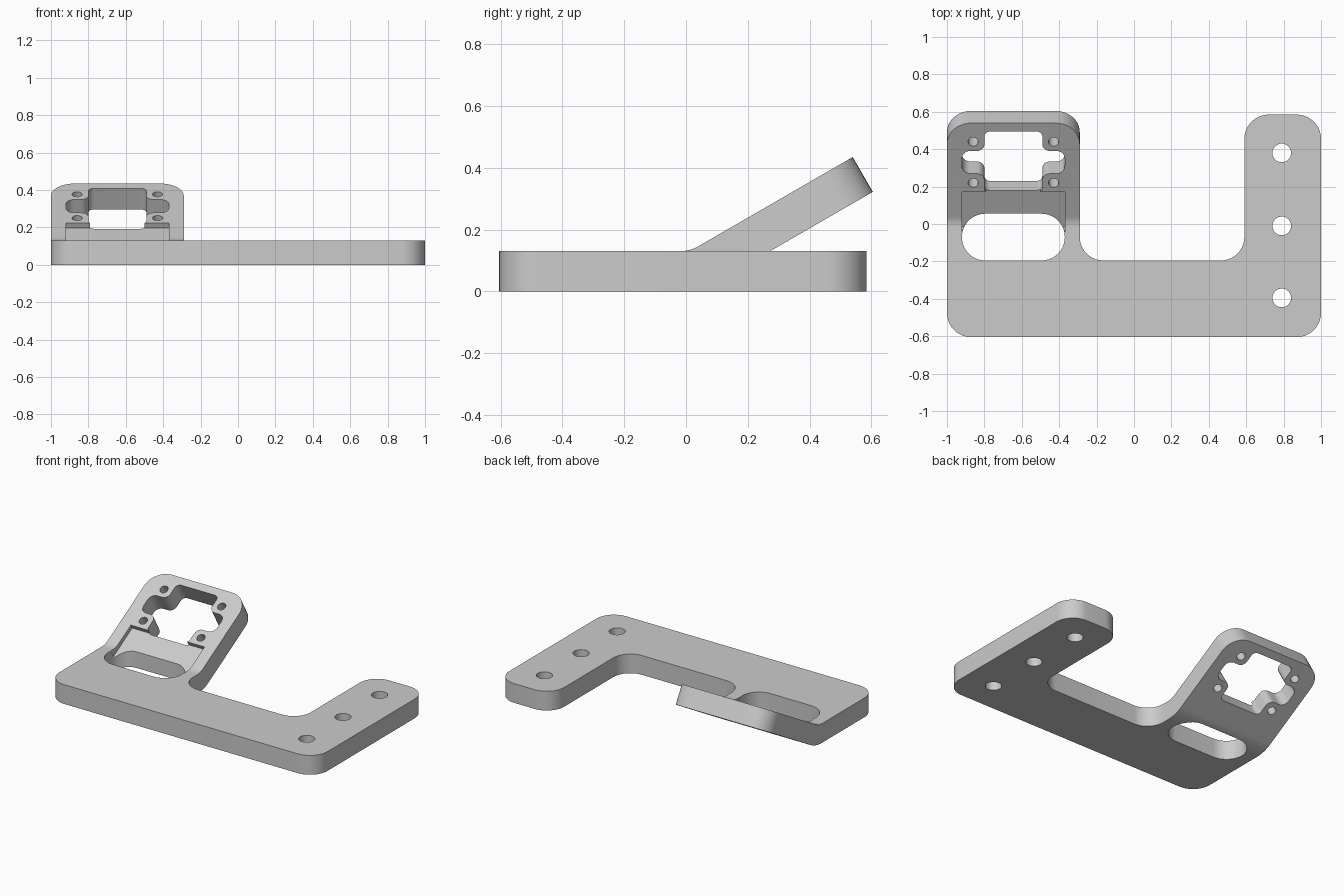
import bpy, bmesh, math
from mathutils import Vector, Matrix

if "Cube" in bpy.data.objects:
    bpy.data.objects.remove(bpy.data.objects["Cube"], do_unlink=True)

THICK = 0.13
TILT = math.radians(30)
BEND_Y = -0.02      # where the bend starts
BEND_R = 0.12       # radius of the upper surface in the bend
BEND_LEN = BEND_R * TILT

grey = bpy.data.materials.new("plain grey")
grey.use_nodes = True
colour = (0.6, 0.6, 0.6, 1)
grey.diffuse_color = colour
grey.node_tree.nodes["Principled BSDF"].inputs["Base Color"].default_value = colour


def rounded(points, steps=10):
    """Outline with every corner (x, y, radius) replaced by an arc."""
    out = []
    for i, (x, y, r) in enumerate(points):
        p = Vector((x, y))
        a = (Vector(points[i - 1][:2]) - p).normalized()
        b = (Vector(points[(i + 1) % len(points)][:2]) - p).normalized()
        if r == 0:
            out.append(p)
            continue
        half = a.angle(b) / 2
        centre = p + (a + b).normalized() * r / math.sin(half)
        start = p + a * r / math.tan(half) - centre
        end = p + b * r / math.tan(half) - centre
        sweep = start.angle(end)
        for k in range(steps + 1):
            t = k / steps
            out.append(centre + (start * math.sin((1 - t) * sweep)
                                 + end * math.sin(t * sweep)) / math.sin(sweep))
    return out


def circle(x, y, r, n=32):
    return [Vector((x + r * math.cos(math.tau * k / n),
                    y + r * math.sin(math.tau * k / n))) for k in range(n)]


def prism(name, outline, low, high, matrix=Matrix(), slices=(), shape=None):
    bm = bmesh.new()
    bm.faces.new([bm.verts.new((p.x, p.y, low)) for p in outline])
    for y in slices:
        bmesh.ops.bisect_plane(bm, geom=bm.verts[:] + bm.edges[:] + bm.faces[:],
                               plane_co=(0, y, 0), plane_no=(0, 1, 0))
    top = bmesh.ops.extrude_face_region(bm, geom=bm.faces[:])
    for v in top["geom"]:
        if isinstance(v, bmesh.types.BMVert):
            v.co.z = high
    if shape:
        for v in bm.verts:
            v.co = shape(v.co)
    bm.transform(matrix)
    bmesh.ops.recalc_face_normals(bm, faces=bm.faces[:])
    mesh = bpy.data.meshes.new(name)
    bm.to_mesh(mesh)
    bm.free()
    mesh.materials.append(grey)
    obj = bpy.data.objects.new(name, mesh)
    bpy.context.collection.objects.link(obj)
    return obj


def bend(co):
    """Fold the left arm upward."""
    u = co.y - BEND_Y
    if co.x > 0 or u <= 0:
        return co
    angle = min(u, BEND_LEN) / BEND_R
    rest = max(u - BEND_LEN, 0)
    r = BEND_R + THICK - co.z
    return Vector((co.x,
                   BEND_Y + r * math.sin(angle) + rest * math.cos(angle),
                   BEND_R + THICK - r * math.cos(angle) + rest * math.sin(angle)))


# U-shaped plate with one arm folded up
outline = rounded([(-1, -0.605, 0.13), (1, -0.605, 0.13), (1, 0.585, 0.13),
                   (0.59, 0.585, 0.13), (0.59, -0.195, 0.125),
                   (-0.29, -0.195, 0.125), (-0.29, 0.62, 0.13), (-1, 0.62, 0.13)])
plate = prism("bracket_plate", outline, 0, THICK,
              slices=[BEND_Y + BEND_LEN * k / 8 for k in range(9)], shape=bend)

cutters = []
# Screw holes in the flat arm
for y in (0.38, -0.01, -0.395):
    cutters.append(prism("screw_hole", circle(0.79, y, 0.05), -0.1, 0.3))

# Oval slot at the foot of the tilted panel
r = 0.124
cutters.append(prism("cable_slot", rounded([(-0.92, -0.195, r), (-0.37, -0.195, r),
                                            (-0.37, 0.055, r), (-0.92, 0.055, r)]), -0.1, 0.3))

# Cuts square to the tilted panel
panel = Matrix.Translation((0, 0.012, THICK)) @ Matrix.Rotation(TILT, 4, "X")
cx, cy = -0.645, 0.367
cutters.append(prism("shallow_pocket", [Vector(p) for p in (
    (-0.92, -0.05), (-0.37, -0.05), (-0.37, 0.185), (-0.92, 0.185))], -0.03, 0.1, panel))

# Cross-shaped opening, one quadrant mirrored around
quadrant = [(0.275, 0.07, 0.045), (0.155, 0.07, 0.04), (0.155, 0.19, 0.03)]
cross = []
for sx, sy in ((1, 1), (-1, 1), (-1, -1), (1, -1)):
    part = quadrant if sx * sy > 0 else quadrant[::-1]
    cross += [(cx + sx * x, cy + sy * y, rad) for x, y, rad in part]
cutters.append(prism("sensor_opening", rounded(cross, 6), -0.3, 0.2, panel))

# Four small mounting holes
for sx in (-1, 1):
    for sy in (-1, 1):
        cutters.append(prism("mount_hole", circle(cx + sx * 0.215, cy + sy * 0.127, 0.027, 24),
                             -0.25, 0.15, panel))

bpy.context.view_layer.objects.active = plate
for cutter in cutters:
    cutter.hide_render = True
    mod = plate.modifiers.new("cut", "BOOLEAN")
    mod.operation = "DIFFERENCE"
    mod.solver = "EXACT"
    mod.object = cutter
    bpy.ops.object.modifier_apply(modifier=mod.name)
    bpy.data.objects.remove(cutter, do_unlink=True)

bpy.ops.object.select_all(action="DESELECT")
plate.select_set(True)
bpy.ops.object.shade_smooth_by_angle(angle=math.radians(30))
